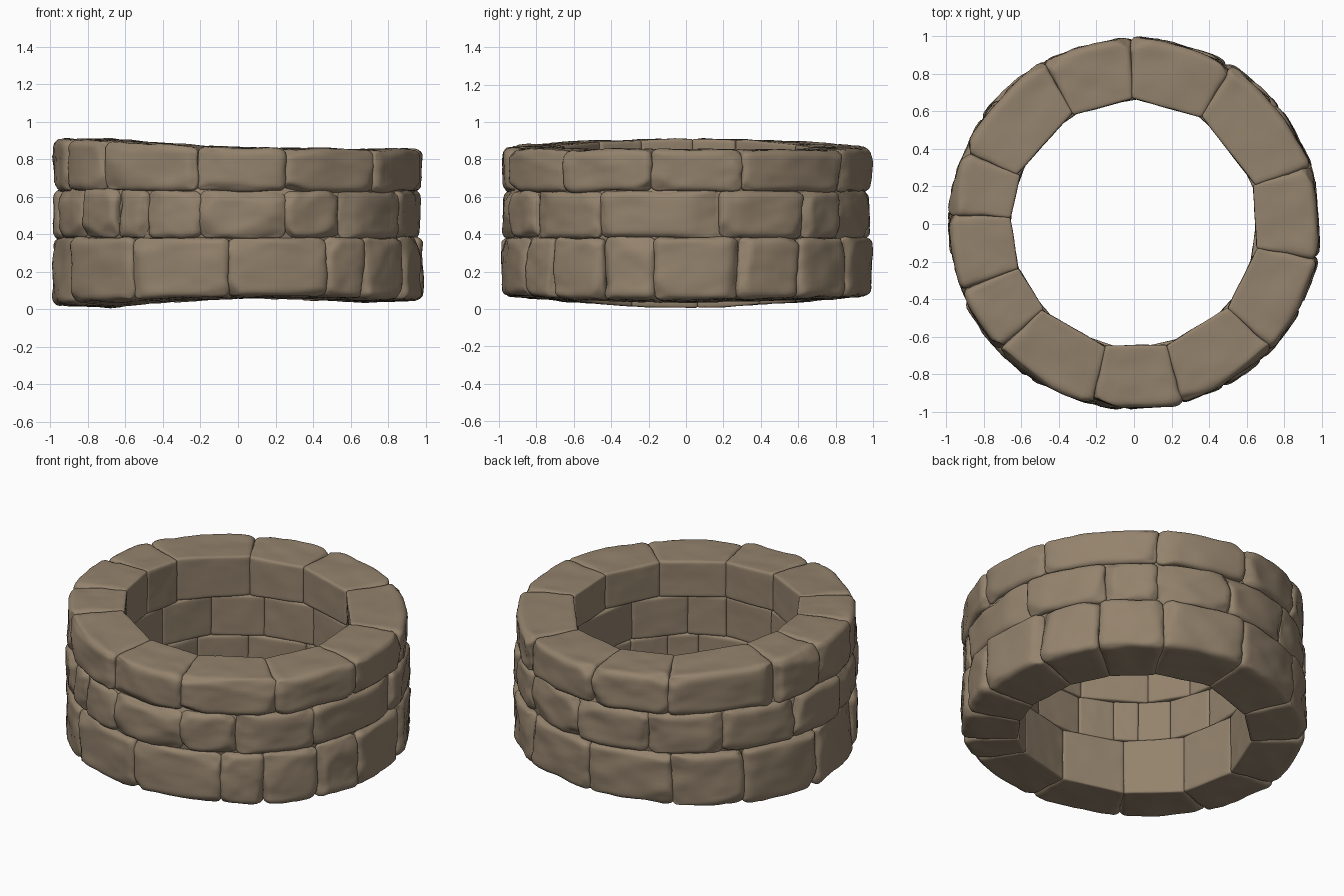
import bpy, bmesh, math, random
from mathutils import Vector, noise

if "Cube" in bpy.data.objects:
    bpy.data.objects.remove(bpy.data.objects["Cube"])

random.seed(7)

stone = bpy.data.materials.new("weathered_brown_stone")
stone.diffuse_color = (0.295, 0.225, 0.152, 1)
stone.use_nodes = True
stone.node_tree.nodes["Principled BSDF"].inputs["Base Color"].default_value = stone.diffuse_color


def clamp(v, lo, hi):
    return max(lo, min(hi, v))


def settle(x, y, z):
    """Uneven, sagging base and slightly tilted rim."""
    a, rho = math.atan2(y, x), math.hypot(x, y)
    base = 0.037 + 0.0125 * math.cos(a) - 0.0165 * math.cos(2 * a) + 0.06 * (rho - 0.65)
    rim = -0.028 * math.cos(a) + 0.009 * math.cos(2 * a) - 0.002
    return z + base * clamp(1 - z / 0.38, 0, 1) + rim * clamp((z - 0.6) / 0.27, 0, 1)


def unit_block(cuts):
    """Gridded cube surface from -1 to 1: list of points and list of quads."""
    index, quads = {}, []

    def vert(axis, side, i, j):
        g = [i, j]
        g.insert(axis, side * cuts)
        return index.setdefault(tuple(g), len(index))

    for axis in range(3):
        for side in (0, 1):
            for i in range(cuts):
                for j in range(cuts):
                    quads.append([vert(axis, side, i + di, j + dj)
                                  for di, dj in ((0, 0), (1, 0), (1, 1), (0, 1))])
    return [Vector([2 * c / cuts - 1 for c in g]) for g in index], quads


BLOCK_POINTS, BLOCK_QUADS = unit_block(18)


def add_stone(bm, a0, a1, ri, ro, z0, z1):
    """One hewn block, rounded, chipped, then bent round the ring."""
    rm, mid, ha = (ri + ro) / 2, (a0 + a1) / 2, (a1 - a0) / 2
    half = Vector((ha * rm + 0.003, (ro - ri) / 2, (z1 - z0) / 2))
    seed = Vector([random.uniform(-50, 50) for _ in range(3)])
    # random chisel planes that knock off outer corners and edges
    chips = []
    for _ in range(7):
        n = Vector((random.choice((-1, 1)) * random.uniform(0.1, 1), random.uniform(0.6, 1.3),
                    random.choice((-1, 1)) * random.uniform(0.0, 1))).normalized()
        reach = sum(abs(n[i]) * half[i] for i in range(3))
        chips.append((n, reach - random.uniform(0.02, 0.05)))
    verts = []
    for co in BLOCK_POINTS:
        # crowd the grid towards the edges, then round them
        p = Vector([math.sin(c * math.pi / 2) * h for c, h in zip(co, half)])
        out = (p.y / half.y + 1) / 2
        r = 0.014 + 0.026 * out
        q = Vector([clamp(c, -(h - r), h - r) for c, h in zip(p, half)])
        nrm = (p - q).normalized()
        p = q + nrm * r
        for n, lim in chips:
            over = p.dot(n) - lim
            if over > 0:
                p -= n * over * 0.85
        rough = noise.noise(p * 7 + seed) * 0.012 + noise.noise(p * 20 + seed) * 0.005
        p += nrm * rough * (0.3 + 0.7 * out)
        # bend: flat inner face, half flattened outer face
        da = p.x / rm
        flat = math.cos(ha) / math.cos(clamp(da, -ha, ha))
        rad = (rm + p.y) * (1 + (flat - 1) * (1 - 0.6 * out))
        # flattening is measured from the joint, so the block ends keep their radius
        rad *= 1 + (1 / math.cos(ha) - 1) * 0.5 * (1 - out)
        x, y = rad * math.cos(mid + da), rad * math.sin(mid + da)
        # gently wavy bed joints
        z = (z0 + z1) / 2 + p.z + 0.008 * noise.noise(Vector((x * 2.5, y * 2.5, 3)))
        verts.append(bm.verts.new((x, y, settle(x, y, z))))
    for quad in BLOCK_QUADS:
        bm.faces.new([verts[i] for i in quad])


def finish(bm, name):
    bmesh.ops.recalc_face_normals(bm, faces=bm.faces)
    for f in bm.faces:
        f.smooth = True
    me = bpy.data.meshes.new(name)
    bm.to_mesh(me)
    bm.free()
    me.materials.append(stone)
    ob = bpy.data.objects.new(name, me)
    bpy.context.collection.objects.link(ob)


# courses: joint angles (degrees), inner radius, outer radius, bottom, top
courses = {
    "bottom_course": ([-125, -93, -61, -46, -27, -10, 17, 38, 60, 90, 120, 145, 175, 205],
                      0.665, 0.995, 0.0, 0.38),
    "middle_course": ([-132, -120, -102, -75, -56, -28, 11, 40, 58, 85, 112, 138, 165, 190, 212],
                      0.665, 0.99, 0.38, 0.632),
    "top_course": ([-137, -103, -75, -42, -11, 18, 58, 91, 119, 157, 177, 201],
                   0.655, 0.993, 0.632, 0.872),
}
for name, (joints, ri, ro, z0, z1) in courses.items():
    bm = bmesh.new()
    for a, b in zip(joints, joints[1:] + [joints[0] + 360]):
        j = random.uniform(-0.006, 0.006)
        add_stone(bm, math.radians(a), math.radians(b), ri + j * 0.5, ro + j,
                  z0 - 0.002, z1 + 0.002)
    finish(bm, name)

# mortar bed filling the joints between the stones
bm = bmesh.new()
N = 72
profile = [(0.69, 0.04), (0.945, 0.04), (0.945, 0.835), (0.69, 0.835)]
rings = []
for i in range(N):
    a = 2 * math.pi * i / N
    ring = []
    for r, z in profile:
        x, y = r * math.cos(a), r * math.sin(a)
        ring.append(bm.verts.new((x, y, settle(x, y, z))))
    rings.append(ring)
for i in range(N):
    A, B = rings[i], rings[(i + 1) % N]
    for k in range(4):
        bm.faces.new((A[k], B[k], B[(k + 1) % 4], A[(k + 1) % 4]))
finish(bm, "mortar_core")
